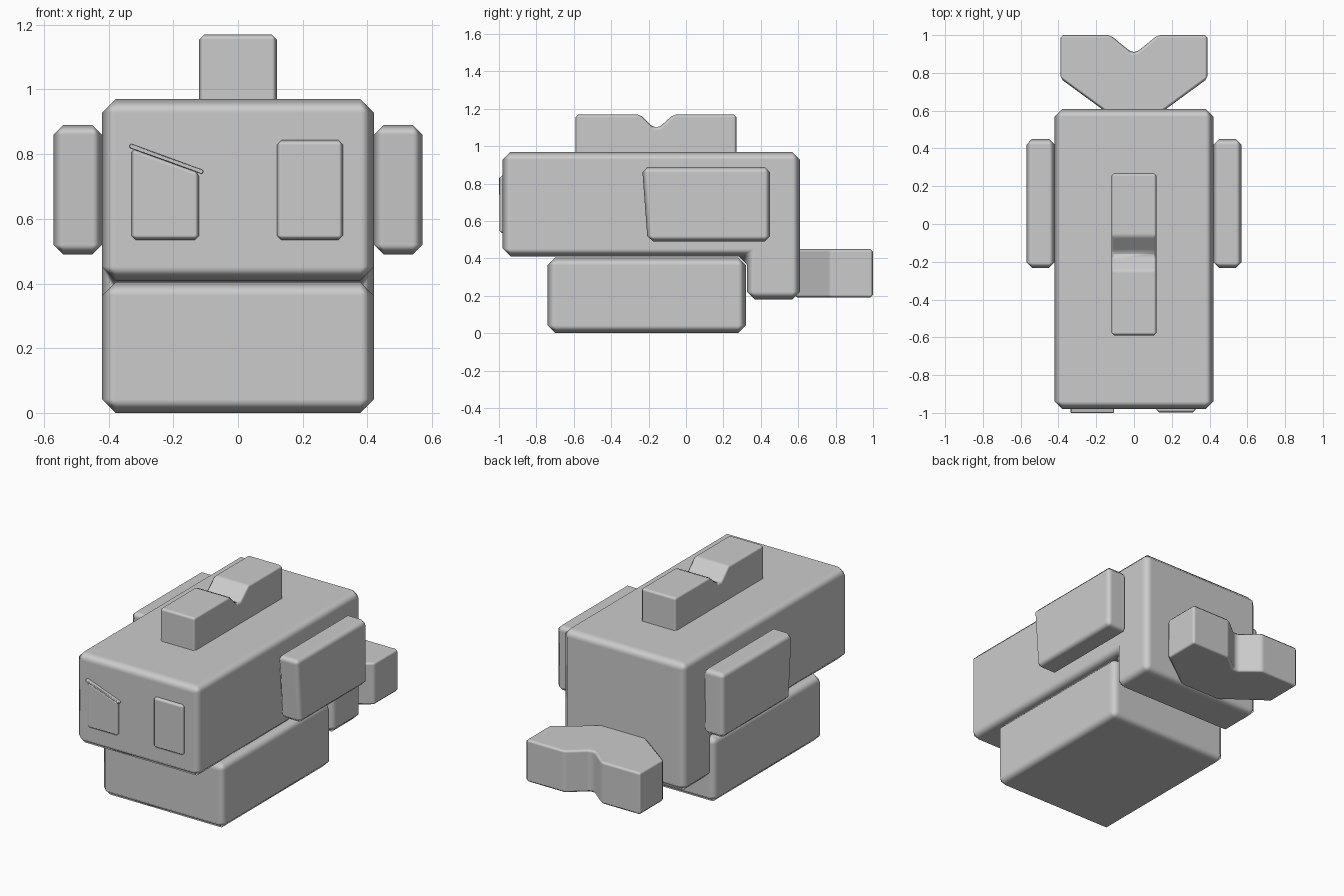
import bpy
import bmesh
from mathutils import Vector

if "Cube" in bpy.data.objects:
    bpy.data.objects.remove(bpy.data.objects["Cube"])

grey = bpy.data.materials.new("plain_grey")
grey.diffuse_color = (0.6, 0.6, 0.6, 1)
grey.use_nodes = True
grey.node_tree.nodes["Principled BSDF"].inputs["Base Color"].default_value = grey.diffuse_color


def prism(name, profile, axis, lo, hi, bevel):
    """Extrude a 2D profile along an axis, then chamfer all edges."""
    def place(a, b, t):
        return {"x": (t, a, b), "y": (a, t, b), "z": (a, b, t)}[axis]
    bm = bmesh.new()
    verts = [bm.verts.new(place(a, b, lo)) for a, b in profile]
    face = bm.faces.new(verts)
    ext = bmesh.ops.extrude_face_region(bm, geom=[face])
    moved = [g for g in ext["geom"] if isinstance(g, bmesh.types.BMVert)]
    bmesh.ops.translate(bm, verts=moved, vec=Vector(place(0, 0, hi - lo)))
    bmesh.ops.recalc_face_normals(bm, faces=bm.faces[:])
    for f in bm.faces:
        f.smooth = True
    mesh = bpy.data.meshes.new(name)
    bm.to_mesh(mesh)
    bm.free()
    mesh.materials.append(grey)
    obj = bpy.data.objects.new(name, mesh)
    bpy.context.collection.objects.link(obj)
    mod = obj.modifiers.new("chamfer", "BEVEL")
    mod.width = bevel
    mod.segments = 1
    mod.limit_method = "ANGLE"
    mod.angle_limit = 0.2
    mod.harden_normals = True
    return obj


def rect(a0, a1, b0, b1):
    return [(a0, b0), (a1, b0), (a1, b1), (a0, b1)]


# Body: L-shaped side profile whose rear drops behind the jaw
prism("body", [(-0.98, 0.41), (-0.98, 0.97), (0.61, 0.97), (0.61, 0.18),
               (0.325, 0.18), (0.325, 0.41)], "x", -0.42, 0.42, 0.042)

# Lower jaw
prism("lower_jaw", rect(-0.74, 0.32, 0.0, 0.405), "x", -0.42, 0.42, 0.042)

# Side fins, with a slightly slanted front edge
fin = [(-0.205, 0.49), (0.45, 0.49), (0.45, 0.89), (-0.235, 0.89)]
for side, lo, hi in (("left", -0.57, -0.42), ("right", 0.42, 0.57)):
    prism(side + "_fin", fin, "x", lo, hi, 0.03)

# Notched top fin
prism("top_fin", [(-0.59, 0.92), (0.27, 0.92), (0.27, 1.17), (-0.065, 1.17),
                  (-0.145, 1.10), (-0.175, 1.10), (-0.245, 1.17),
                  (-0.59, 1.17)], "x", -0.12, 0.12, 0.018)

# Forked tail
half = [(0.13, 0.58), (0.39, 0.77), (0.39, 1.0), (0.125, 1.0), (0.015, 0.91)]
prism("tail", half + [(-x, y) for x, y in reversed(half)],
      "z", 0.19, 0.45, 0.018)

# Eyes: one open, one half closed under a slanted lid
prism("open_eye", rect(0.12, 0.325, 0.535, 0.843), "y", -0.998, -0.95, 0.014)
prism("lidded_eye", [(-0.33, 0.535), (-0.12, 0.535), (-0.12, 0.745),
                     (-0.33, 0.82)], "y", -0.995, -0.95, 0.014)
prism("eyelid", [(-0.337, 0.820), (-0.110, 0.738), (-0.106, 0.750),
                 (-0.333, 0.833)], "y", -1.0, -0.95, 0.003)
